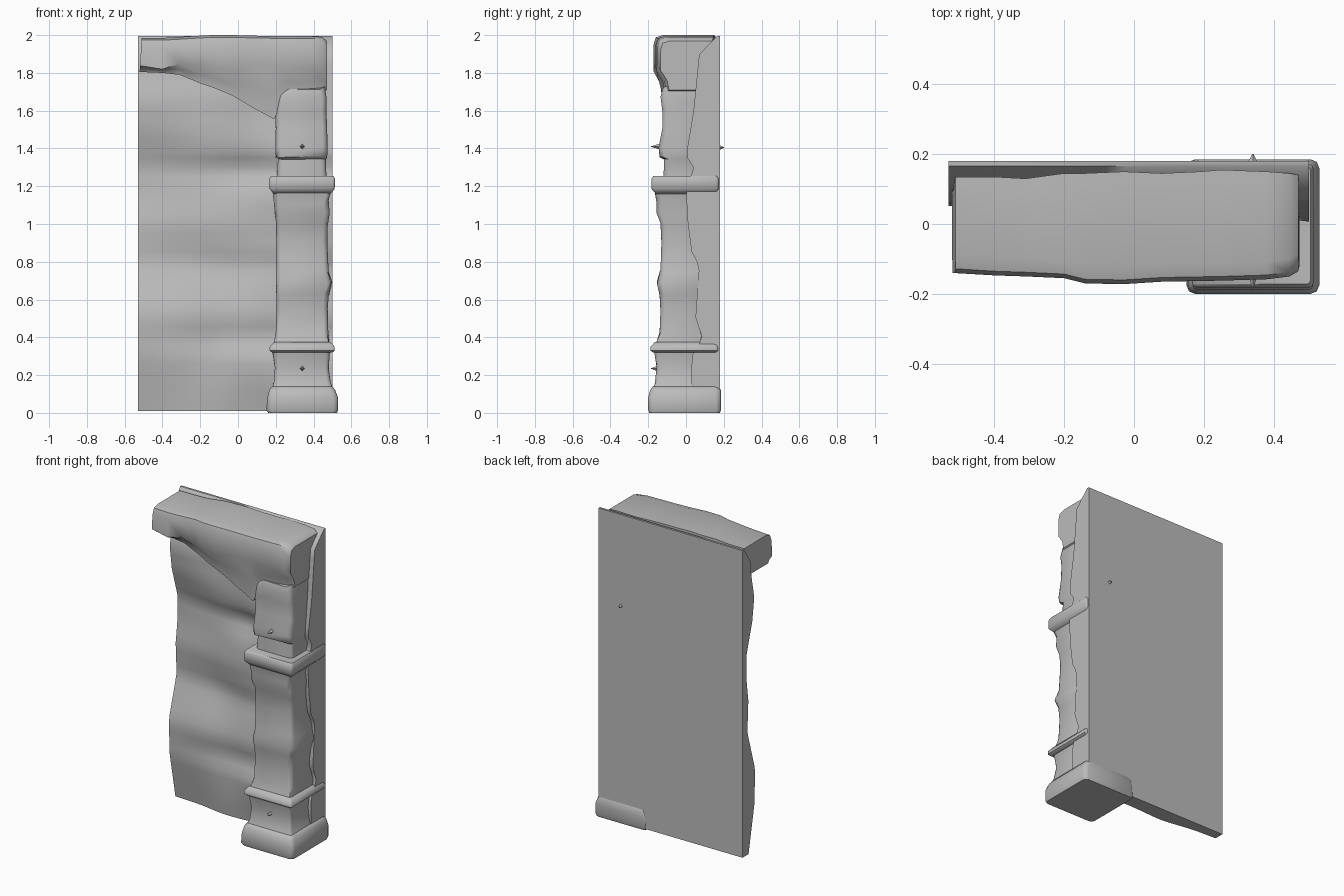
import bpy, bmesh, math, random
from mathutils import Vector, noise

random.seed(4)
if "Cube" in bpy.data.objects:
    bpy.data.objects.remove(bpy.data.objects["Cube"])

stone = bpy.data.materials.new("grey stone")
stone.use_nodes = True
GREY = (0.5, 0.5, 0.5, 1)
stone.diffuse_color = GREY
stone.node_tree.nodes["Principled BSDF"].inputs["Base Color"].default_value = GREY


def loft(name, rings, angle):
    """Skin a list of equal closed rings, cap both ends and shade."""
    bm = bmesh.new()
    rows = [[bm.verts.new(p) for p in ring] for ring in rings]
    n = len(rows[0])
    for a, b in zip(rows, rows[1:]):
        for i in range(n):
            j = (i + 1) % n
            bm.faces.new((a[i], a[j], b[j], b[i]))
    bm.faces.new(rows[0])
    bm.faces.new(rows[-1])
    bmesh.ops.recalc_face_normals(bm, faces=bm.faces)
    mesh = bpy.data.meshes.new(name)
    bm.to_mesh(mesh)
    bm.free()
    mesh.materials.append(stone)
    obj = bpy.data.objects.new(name, mesh)
    bpy.context.collection.objects.link(obj)
    bpy.ops.object.select_all(action='DESELECT')
    obj.select_set(True)
    bpy.context.view_layer.objects.active = obj
    bpy.ops.object.shade_smooth_by_angle(angle=math.radians(angle))
    return obj


def lerp_table(table, t):
    for (a, va), (b, vb) in zip(table, table[1:]):
        if t <= b:
            return va + (vb - va) * max(0, (t - a) / (b - a))
    return table[-1][1]


# Wall slab: flat back, uneven front between a left and a right edge line
WEST = [(0, .12), (.3, .06), (.53, .05), (.8, .13), (1, .12), (1.15, .14),
        (1.3, .14), (1.5, .08), (1.65, .06), (1.8, .09), (1.9, .1), (2, .17)]
EAST = [(0, .05), (.14, .03), (.3, .03), (.39, .09), (.5, .05), (.78, .07), (.85, .03),
        (1, .01), (1.17, .0), (1.3, .04), (1.36, .0), (1.6, .04), (1.9, .07), (2, .17)]
rings = []
COLS = 16
for k in range(41):
    z = .01 + 1.985 * k / 40
    ring = [(.5, .18, z), (-.53, .18, z)]
    for i in range(COLS + 1):
        u = i / COLS
        x = -.53 + 1.03 * u
        y = lerp_table(WEST, z) * (1 - u) + lerp_table(EAST, z) * u
        fade = math.sin(math.pi * u) * min(1, (2 - z) * 5)
        y += fade * .03 * noise.noise(Vector((x * 3, 0, z * 3)))
        y += .03 * math.exp(-((x - .05) / .2) ** 2 - ((z - 1.28) / .1) ** 2)
        ring.append((x, min(y, .172), z))
    rings.append(ring)
loft("wall_slab", rings, 50)


# Pillar parts: stacked rounded rectangles
def rounded_ring(z, x0, x1, y0, y1, r, wobble):
    pts = []
    corners = [(x1 - r, y1 - r), (x0 + r, y1 - r), (x0 + r, y0 + r), (x1 - r, y0 + r)]
    for q, (cx, cy) in enumerate(corners):
        for s in range(3):
            a = math.pi / 2 * (q + s / 2)
            pts.append((cx + r * math.cos(a), cy + r * math.sin(a),
                        z + random.uniform(-wobble, wobble)))
    return pts


def pillar_part(name, levels, r, wobble=0, angle=50):
    return loft(name, [rounded_ring(*lv, r, wobble) for lv in levels], angle)


pillar_part("pillar_base", [
    (0, .16, .525, -.195, .18), (.015, .15, .53, -.2, .185), (.08, .155, .53, -.2, .185),
    (.12, .165, .515, -.19, .185), (.14, .18, .5, -.175, .175)], .025)
pillar_part("pillar_foot", [
    (.1, .17, .515, -.185, .1), (.16, .19, .49, -.165, .1), (.24, .195, .48, -.155, .1),
    (.31, .185, .485, -.165, .1), (.34, .18, .49, -.17, .1)], .02, .008)
pillar_part("lower_ring", [
    (.32, .18, .5, -.175, .165), (.33, .168, .512, -.188, .17),
    (.35, .168, .512, -.188, .17), (.375, .19, .49, -.165, .15)], .012)
pillar_part("pillar_shaft", [
    (.36, .19, .485, -.165, .1), (.42, .2, .478, -.14, .1), (.55, .205, .475, -.135, .1),
    (.63, .203, .48, -.14, .1), (.69, .2, .497, -.153, .1), (.75, .205, .48, -.135, .1),
    (.9, .203, .473, -.13, .1), (1.0, .202, .475, -.135, .1), (1.06, .195, .485, -.155, .1),
    (1.12, .19, .48, -.155, .1), (1.19, .18, .5, -.17, .1)], .025, .014)
pillar_part("capital_ring", [
    (1.16, .19, .49, -.16, .165), (1.185, .168, .512, -.182, .172),
    (1.24, .166, .513, -.182, .172), (1.255, .175, .505, -.172, .165)], .012)
pillar_part("pillar_neck", [
    (1.24, .205, .468, -.12, .1), (1.34, .212, .465, -.115, .1), (1.355, .2, .472, -.14, .1),
    (1.4, .198, .474, -.145, .1), (1.5, .2, .472, -.125, .1), (1.6, .198, .468, -.125, .1),
    (1.67, .22, .468, -.135, .12), (1.72, .25, .46, -.125, .12)], .025, .01)


# Lintel with its sloping bracket: sections swept along x
# x, bottom, top, front, back
SECTIONS = [
    (-.515, 1.805, 1.985, -.14, .135), (-.4, 1.8, 1.985, -.147, .135),
    (-.31, 1.79, 1.99, -.15, .13), (-.2, 1.745, 1.997, -.155, .145),
    (-.14, 1.725, 2.0, -.17, .145), (-.03, 1.68, 2.0, -.172, .15),
    (.08, 1.615, 1.997, -.165, .145), (.19, 1.555, 1.995, -.163, .15),
    (.25, 1.66, 1.995, -.162, .155), (.38, 1.69, 1.995, -.158, .15),
    (.445, 1.69, 1.99, -.15, .145), (.47, 1.71, 1.97, -.135, .14)]
rings = []
for x, low, top, front, back in SECTIONS:
    belly = max(low + .02, 1.83 + random.uniform(-.02, .02))
    ring = [(back, top), (back - .03, top), (front + .05, top), (front + .012, top - .012),
            (front, top - .05), (front, belly), (front + .035, (belly + low) / 2),
            (front + .045, low), (.1, low), (back, 1.84)]
    rings.append([(x + (z - 1.9) * .06 * (x < -.5), y, z) for y, z in ring])
loft("lintel", rings, 45)


# Small stone chips poking out of the pillar and the back
def chip(name, x, y, z, length):
    base = [(x + .015 * math.cos(a), y, z + .015 * math.sin(a))
            for a in (0, math.pi / 2, math.pi, math.pi * 1.5)]
    tip = [(x + (p[0] - x) * .1, y + length, z + (p[2] - z) * .1) for p in base]
    loft(name, [base, tip], 20)


chip("back_chip", .34, .175, 1.405, .025)
chip("neck_chip", .34, -.14, 1.41, -.045)
chip("foot_chip", .34, -.15, .235, -.035)
